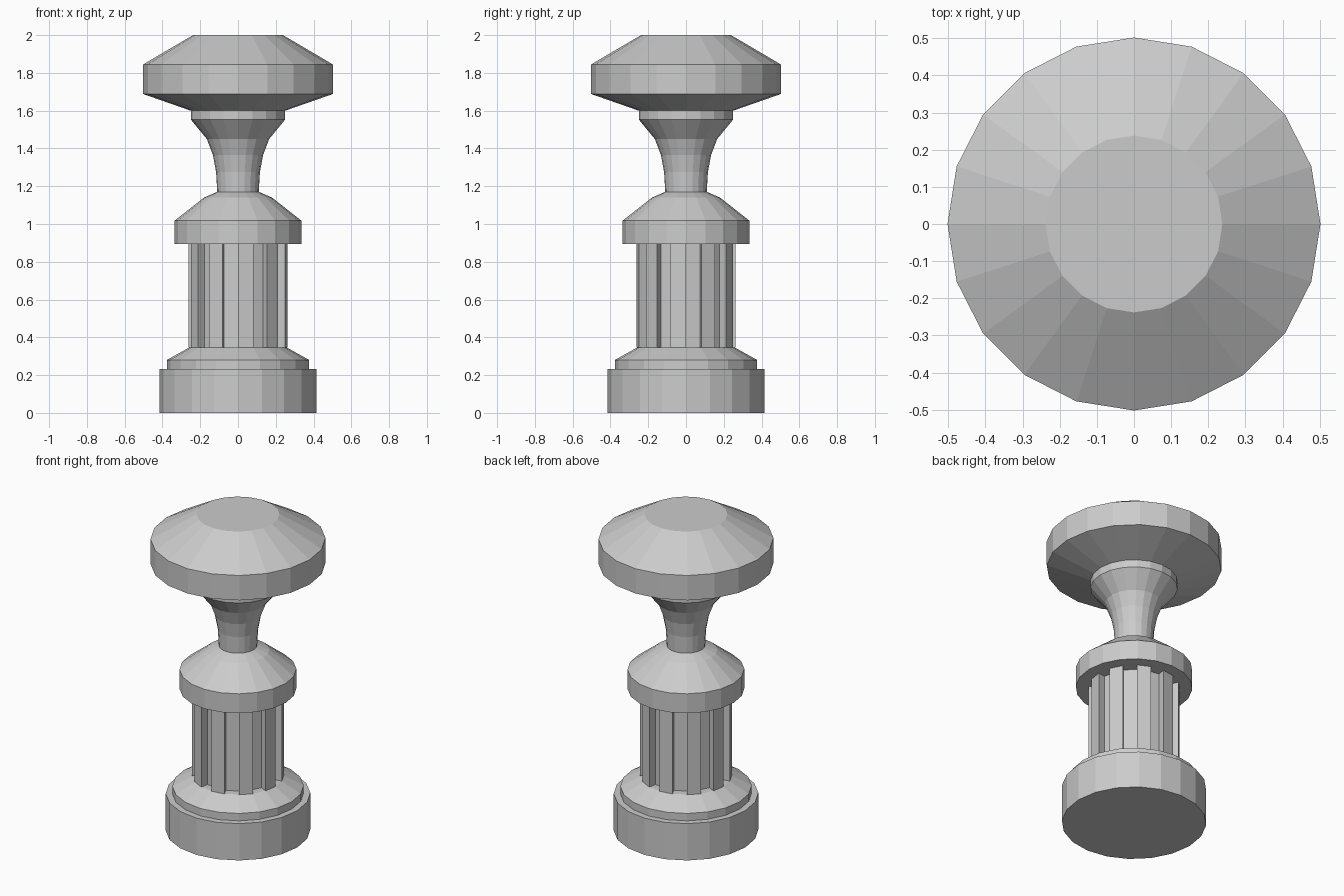
import bpy
import math

if "Cube" in bpy.data.objects:
    bpy.data.objects.remove(bpy.data.objects["Cube"])

SIDES = 20
STEP = 2 * math.pi / SIDES


def make_object(name, verts, faces):
    mesh = bpy.data.meshes.new(name)
    mesh.from_pydata(verts, [], faces)
    mesh.update()
    obj = bpy.data.objects.new(name, mesh)
    bpy.context.collection.objects.link(obj)
    return obj


def ring(r, z):
    return [(r * math.cos(k * STEP), r * math.sin(k * STEP), z) for k in range(SIDES)]


def bridge(count, lower, upper):
    return [(lower + k, lower + (k + 1) % count, upper + (k + 1) % count, upper + k)
            for k in range(count)]


def lathe(name, profile, cap_bottom=False, cap_top=False):
    """Revolve (radius, z) points, listed from bottom to top."""
    verts, faces = [], []
    for i, (r, z) in enumerate(profile):
        verts += ring(r, z)
        if i:
            faces += bridge(SIDES, (i - 1) * SIDES, i * SIDES)
    if cap_bottom:
        faces.append(tuple(reversed(range(SIDES))))
    if cap_top:
        faces.append(tuple(range(len(verts) - SIDES, len(verts))))
    return make_object(name, verts, faces)


# Stepped foot
lathe("base", [(0.415, 0), (0.415, 0.233), (0.377, 0.233), (0.377, 0.28),
               (0.26, 0.345), (0.2, 0.345)], cap_bottom=True)

# Fluted shaft: every second face is pushed straight inwards
R, DEPTH, Z0, Z1 = 0.263, 0.05, 0.345, 0.895
outline = []
for k in range(SIDES):
    a, b, mid = k * STEP, (k + 1) * STEP, (k + 0.5) * STEP
    outline.append((R * math.cos(a), R * math.sin(a)))
    if k % 2 == 0:
        for t in (a, b):
            outline.append((R * math.cos(t) - DEPTH * math.cos(mid),
                            R * math.sin(t) - DEPTH * math.sin(mid)))
n = len(outline)
make_object("fluted_shaft", [(x, y, z) for z in (Z0, Z1) for x, y in outline],
            bridge(n, 0, n))

# Collar above the shaft
lathe("collar", [(0.2, 0.895), (0.335, 0.895), (0.335, 1.018),
                 (0.18, 1.14), (0.11, 1.17)])

# Flared neck with a thin rim
lathe("neck", [(0.11, 1.17), (0.116, 1.275), (0.133, 1.365), (0.165, 1.45),
               (0.25, 1.553), (0.25, 1.6)])

# Wide bevelled knob
lathe("knob", [(0.25, 1.6), (0.502, 1.688), (0.502, 1.845), (0.238, 2.0)], cap_top=True)
